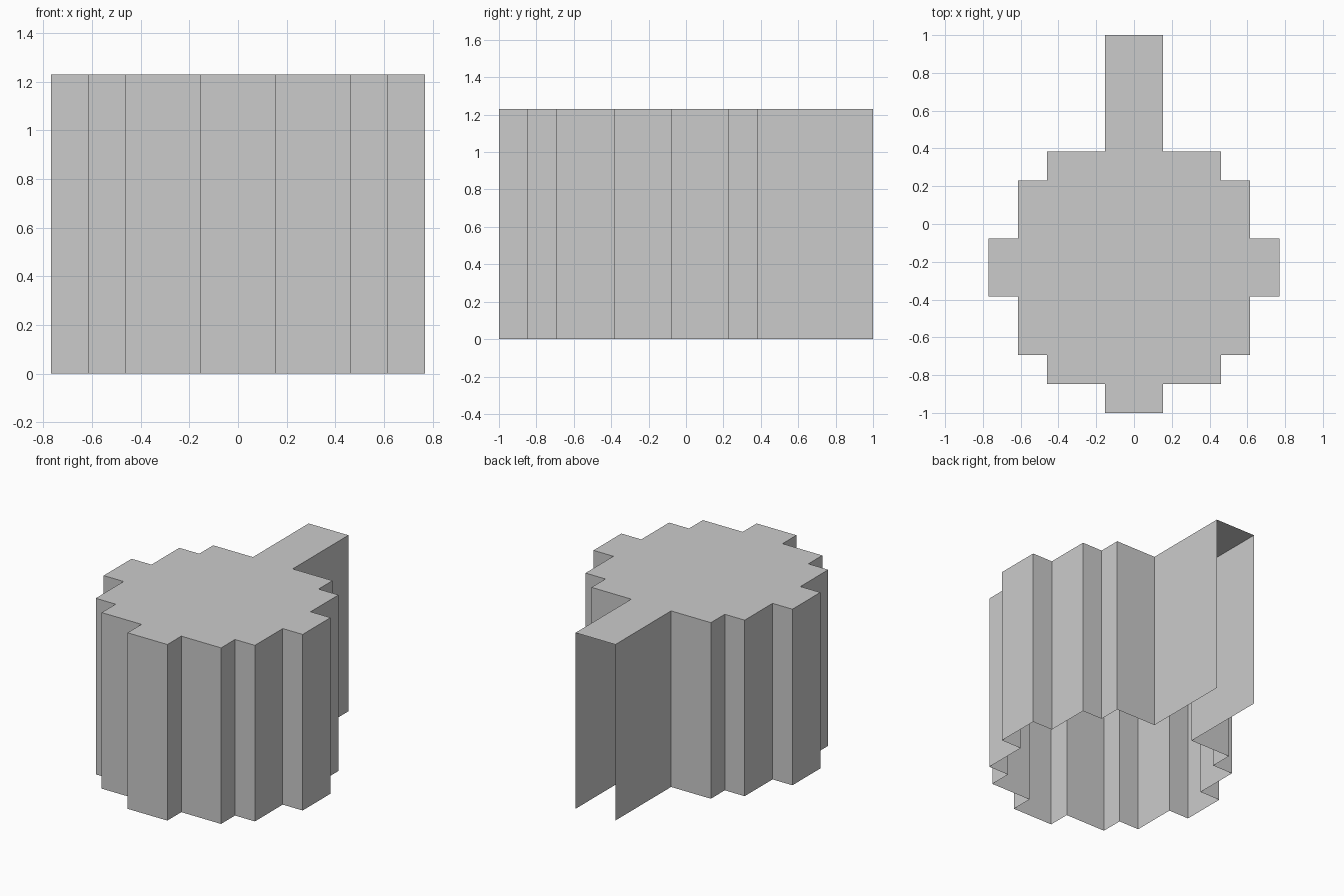
import bpy
import bmesh

if "Cube" in bpy.data.objects:
    bpy.data.objects.remove(bpy.data.objects["Cube"])

U = 2 / 13          # grid step of the stepped outline
HEIGHT = 8 * U

# Right half of the outline in grid steps, from front to back
half = [(1, 0), (1, 1), (3, 1), (3, 2), (4, 2), (4, 4), (5, 4),
        (5, 6), (4, 6), (4, 8), (3, 8), (3, 9), (1, 9), (1, 13)]
outline = half + [(-x, y) for x, y in reversed(half)]

bm = bmesh.new()


def ring(z):
    return [bm.verts.new((x * U, y * U - 1, z)) for x, y in outline]


bottom, top = ring(0), ring(HEIGHT)

# Top cap
bm.faces.new(top)

# Walls; the rear end of the passage and the underside stay open
n = len(outline)
for i in range(n):
    j = (i + 1) % n
    if i != len(half) - 1:
        bm.faces.new((bottom[i], bottom[j], top[j], top[i]))

mesh = bpy.data.meshes.new("stepped_shell")
bm.to_mesh(mesh)
bm.free()
shell = bpy.data.objects.new("stepped_shell", mesh)
bpy.context.collection.objects.link(shell)
